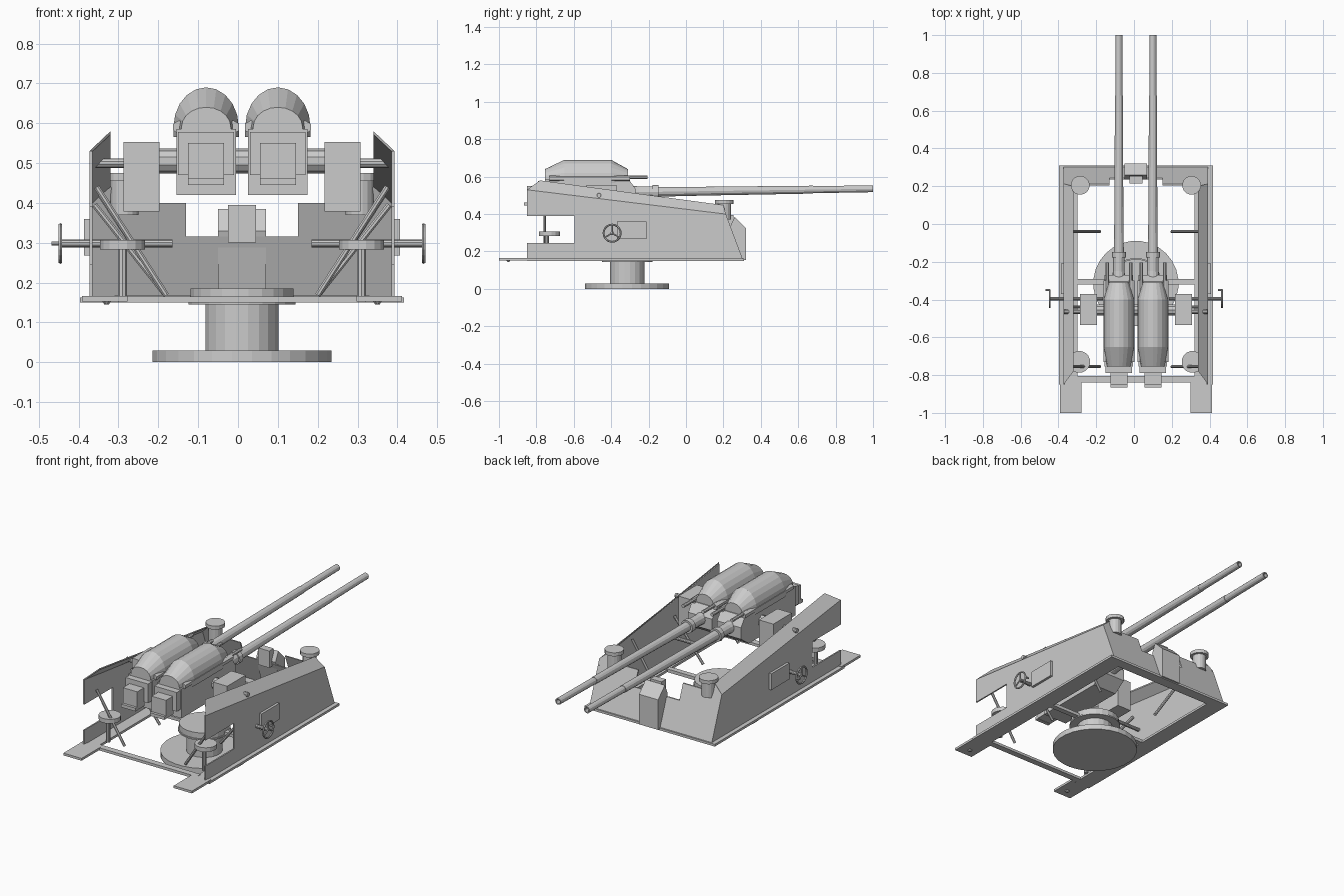
import bpy, bmesh, math
from mathutils import Vector

if "Cube" in bpy.data.objects:
    bpy.data.objects.remove(bpy.data.objects["Cube"])

CX = 0.01  # symmetry plane of the mount


def finish(name, bm):
    bmesh.ops.remove_doubles(bm, verts=bm.verts, dist=1e-5)
    bmesh.ops.recalc_face_normals(bm, faces=bm.faces)
    me = bpy.data.meshes.new(name)
    bm.to_mesh(me)
    bm.free()
    ob = bpy.data.objects.new(name, me)
    bpy.context.collection.objects.link(ob)
    return ob


def loft(name, rings, caps=True, closed=False):
    bm = bmesh.new()
    vs = [[bm.verts.new(p) for p in r] for r in rings]
    n = len(vs[0])
    pairs = list(zip(vs, vs[1:])) + ([(vs[-1], vs[0])] if closed else [])
    for a, b in pairs:
        for i in range(n):
            j = (i + 1) % n
            bm.faces.new((a[i], a[j], b[j], b[i]))
    if caps and not closed:
        bm.faces.new(vs[0])
        bm.faces.new(vs[-1])
    return finish(name, bm)


def box(name, x0, x1, y0, y1, z0, z1):
    return loft(name, [[(x0, y0, z), (x1, y0, z), (x1, y1, z), (x0, y1, z)] for z in (z0, z1)])


def prism_x(name, prof, x0, x1):
    """Extrude a (y, z) profile along x."""
    return loft(name, [[(x, y, z) for y, z in prof] for x in (x0, x1)])


def rod(name, a, b, r, n=10, r2=None):
    a, b = Vector(a), Vector(b)
    q = (b - a).to_track_quat('Z', 'Y')
    ang = [2 * math.pi * (i + .5) / n for i in range(n)]
    return loft(name, [[p + q @ Vector((rr * math.cos(t), rr * math.sin(t), 0)) for t in ang]
                       for p, rr in ((a, r), (b, r if r2 is None else r2))])


def disc(name, x, y, z0, z1, r, n=24):
    return rod(name, (x, y, z0), (x, y, z1), r, n)


# pedestal
disc("base_plate", CX, -.315, 0, .03, .226, 28)
disc("pedestal_column", CX, -.315, .03, .15, .093, 20)
disc("pedestal_collar", CX, -.315, .145, .153, .136, 24)
disc("pedestal_flange", CX, -.315, .153, .185, .13, 24)

# floor frame crossbars
box("rear_crossbar", CX - .32, CX + .32, -.84, -.805, .15, .165)
box("middle_crossbar", CX - .32, CX + .32, -.32, -.29, .15, .168)
box("front_crossbar", CX - .40, CX + .40, .25, .31, .15, .163)


# sloping front plate, notched in the middle
def slope_y(z):
    return .305 - (z - .155) * .376


outline = [(-.383, .155), (.383, .155), (.383, .40), (.33, .44), (.29, .40), (.14, .40),
           (.14, .315), (-.14, .315), (-.14, .40), (-.29, .40), (-.33, .44), (-.383, .40)]
loft("front_plate", [[(CX + x, slope_y(z) - d, z) for x, z in outline] for d in (0, .008)])
prism_x("front_wedge", [(.285, .155), (.32, .155), (.32, .325), (.26, .385), (.235, .33)],
        CX - .06, CX + .06)
box("front_inner_box", CX - .035, CX + .035, .215, .255, .30, .395)

# parts repeated on both sides
side_profile = [(-.85, .53), (-.85, .39), (-.595, .39), (-.595, .245), (-.85, .245),
                (-.85, .155), (.305, .155), (.213, .40)]
for s, side in ((-1, "left"), (1, "right")):
    def X(v, s=s):
        return CX + s * v

    # shield: flat plate with inward-folded top strip
    prism_x(side + "_shield", side_profile, X(.375), X(.383))
    edge = [(.383, -.85, .53), (.33, -.78, .58), (.33, .20, .448), (.383, .213, .40)]
    loft(side + "_shield_fold", [[(X(x), y, z - d) for x, y, z in edge] for d in (0, .008)])

    # floor rail and rear step
    box(side + "_floor_rail", X(.31), X(.407), -.85, .31, .15, .163)
    box(side + "_rear_step", X(.288), X(.402), -1.0, -.83, .153, .166)
    rod(side + "_step_stud", (X(.34), -.95, .145), (X(.34), -.95, .155), .006, 8, .014)

    # outer side box
    box(side + "_side_box", X(.38), X(.397), -.37, -.21, .268, .36)

    # handwheel with spokes, shaft and crank knob
    wc = Vector((X(.456), -.395, .298))
    ring = []
    for i in range(20):
        t = 2 * math.pi * i / 20
        ring.append([wc + Vector((.005 * math.sin(u),
                                  (.046 + .005 * math.cos(u)) * math.cos(t),
                                  (.046 + .005 * math.cos(u)) * math.sin(t)))
                     for u in (0, 1.047, 2.094, 3.142, 4.189, 5.236)])
    loft(side + "_handwheel_rim", ring, closed=True)
    for k in range(3):
        t = math.pi / 2 + k * 2 * math.pi / 3
        rod(f"{side}_handwheel_spoke_{k}", wc, wc + Vector((0, .046 * math.cos(t), .046 * math.sin(t))), .004, 6)
    rod(side + "_handwheel_shaft", wc, (X(.175), -.395, .298), .010, 10)
    rod(side + "_crank_knob", wc + Vector((0, .046, 0)), wc + Vector((-.022, .046, 0)), .005, 8)

    # crew seat on post
    disc(side + "_seat", X(.30), -.73, .283, .307, .058, 16)
    disc(side + "_seat_post", X(.30), -.745, .16, .285, .012, 10)

    # diagonal braces
    for k, (y, xt, zt) in enumerate(((-.755, .365, .44), (-.44, .37, .395), (-.04, .355, .42))):
        rod(f"{side}_brace_{k}", (X(xt), y, zt), (X(.19), y, .168), .008, 8)

    # ventilator at the front corner
    disc(side + "_ventilator_stem", X(.295), .205, .37, .457, .036, 16)
    disc(side + "_ventilator_cap", X(.295), .205, .455, .475, .05, 16)

    # trunnion box and stub axle
    box(side + "_trunnion_box", X(.207), X(.297), -.535, -.37, .378, .553)
    rod(side + "_stub_axle", (X(.29), -.465, .50), (X(.38), -.465, .50), .012, 10)

rod("trunnion_axle", (CX - .21, -.455, .505), (CX + .21, -.455, .505), .031, 10)

# twin guns
for gx, gun in ((CX - .09, "left_gun"), (CX + .09, "right_gun")):
    # cradle and receiver
    prism_x(gun + "_cradle", [(-.755, .42), (-.34, .42), (-.27, .47), (-.27, .535), (-.305, .585),
                              (-.755, .585)], gx - .075, gx + .075)
    box(gun + "_rear_block", gx - .07, gx + .07, -.79, -.75, .47, .578)
    box(gun + "_breech", gx - .045, gx + .045, -.85, -.785, .447, .55)
    box(gun + "_breech_foot", gx - .045, gx + .045, -.865, -.845, .445, .463)

    # domed cover with tapering ends
    rings = []
    for y, w, top in ((-.755, .062, .64), (-.65, .082, .69), (-.40, .082, .69), (-.31, .055, .64)):
        r = [(gx + w, y, .565)]
        r += [(gx + w * math.cos(t), y, .59 + (top - .59) * math.sin(t))
              for t in (math.pi * i / 10 for i in range(11))]
        r += [(gx - w, y, .565)]
        rings.append(r)
    loft(gun + "_cover", rings)

    # side recoil rods
    for s in (-1, 1):
        rod(f"{gun}_recoil_rod_{'lr'[s > 0]}", (gx + s * .062, -.40, .597),
            (gx + s * .062, -.205, .597), .010, 8)
        rod(f"{gun}_recoil_lug_{'lr'[s > 0]}", (gx + s * .068, -.73, .59),
            (gx + s * .068, -.30, .59), .017, 6)

    # stepped hollow barrel, rising slightly to the muzzle
    steps = [(-.30, .035), (-.25, .030), (-.178, .030), (-.178, .037), (-.148, .037), (-.148, .026),
             (.10, .0235), (.68, .021), (.68, .019), (1.0, .018), (1.0, .012), (.95, .012)]
    rings = []
    for y, r in steps:
        zc = .517 + (y + .3) * .014
        rings.append([(gx + r * math.cos(t), y, zc + r * math.sin(t))
                      for t in (2 * math.pi * i / 12 for i in range(12))])
    loft(gun + "_barrel", rings)
